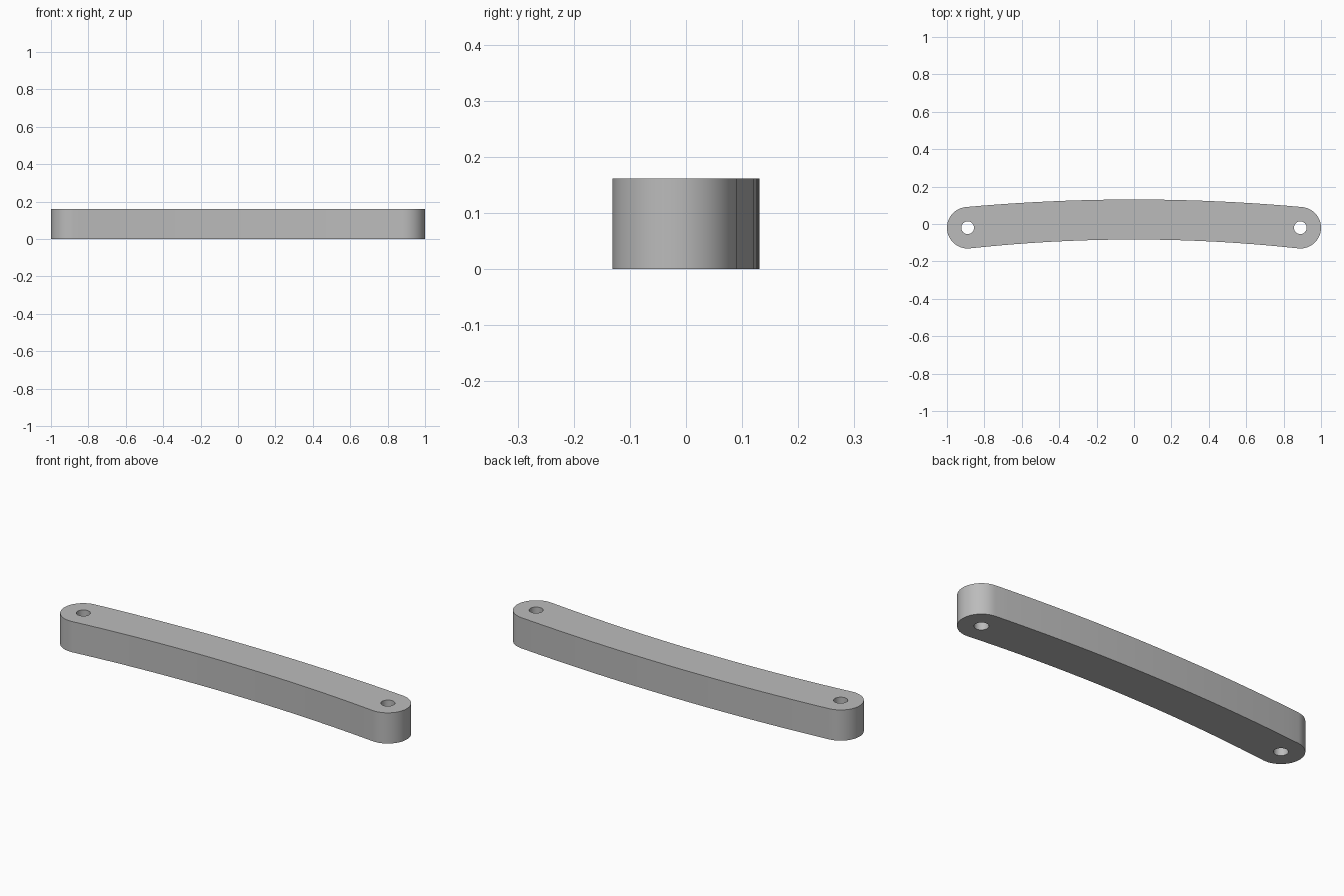
import bpy
import bmesh
from math import sin, cos, pi, asin

cube = bpy.data.objects.get("Cube")
if cube:
    bpy.data.objects.remove(cube, do_unlink=True)

HEIGHT = 0.162
END_X, END_Y = 0.889, -0.02      # pivot centres
END_R, MID_R = 0.111, 0.107      # half widths at the ends and the middle
HOLE_R = 0.034
SAG = 0.044                      # rise of the centre line
BEND_R = (END_X ** 2 + SAG ** 2) / (2 * SAG)
BEND = asin(END_X / BEND_R)


def bar_edge(side, steps=24):
    """Points along the outer (+1) or inner (-1) edge, from left to right."""
    points = []
    for i in range(steps + 1):
        t = 1 - 2 * i / steps
        radius = BEND_R + side * (MID_R + (END_R - MID_R) * t * t)
        points.append((radius * sin(BEND * t), END_Y + SAG - BEND_R + radius * cos(BEND * t)))
    return points


def arc(cx, radius, start, sweep, steps):
    return [(cx + radius * cos(start + sweep * i / steps),
             END_Y + radius * sin(start + sweep * i / steps)) for i in range(steps)]


# Outline: outer edge, right cap, inner edge, left cap
outline = bar_edge(1)
outline += arc(-END_X, END_R, pi / 2 + BEND, pi, 24)[1:]
outline += bar_edge(-1)[::-1]
outline += arc(END_X, END_R, -pi / 2 - BEND, pi, 24)[1:]
holes = [arc(side * END_X, HOLE_R, 0, 2 * pi, 32) for side in (-1, 1)]

# Filled flat curve, extruded to the bar height
curve = bpy.data.curves.new("curved_link_bar", 'CURVE')
curve.dimensions = '2D'
curve.fill_mode = 'BOTH'
curve.extrude = HEIGHT / 2
for loop in [outline] + holes:
    spline = curve.splines.new('POLY')
    spline.points.add(len(loop) - 1)
    for point, (x, y) in zip(spline.points, loop):
        point.co = (x, y, 0, 1)
    spline.use_cyclic_u = True

bar = bpy.data.objects.new("curved_link_bar", curve)
bpy.context.collection.objects.link(bar)
bpy.ops.object.select_all(action='DESELECT')
bar.select_set(True)
bpy.context.view_layer.objects.active = bar
bpy.ops.object.convert(target='MESH')
bar = bpy.context.object

# Weld the caps to the walls and stand the bar on the floor
bm = bmesh.new()
bm.from_mesh(bar.data)
bmesh.ops.remove_doubles(bm, verts=bm.verts, dist=0.0001)
bmesh.ops.translate(bm, verts=bm.verts, vec=(0, 0, HEIGHT / 2))
bmesh.ops.recalc_face_normals(bm, faces=bm.faces)
bm.to_mesh(bar.data)
bm.free()
bpy.ops.object.shade_smooth_by_angle(angle=pi / 6)

# Plain grey metal
grey = bpy.data.materials.new("plain_grey")
grey.use_nodes = True
colour = (0.5, 0.5, 0.5, 1)
grey.diffuse_color = colour
grey.node_tree.nodes["Principled BSDF"].inputs["Base Color"].default_value = colour
bar.data.materials.clear()
bar.data.materials.append(grey)
